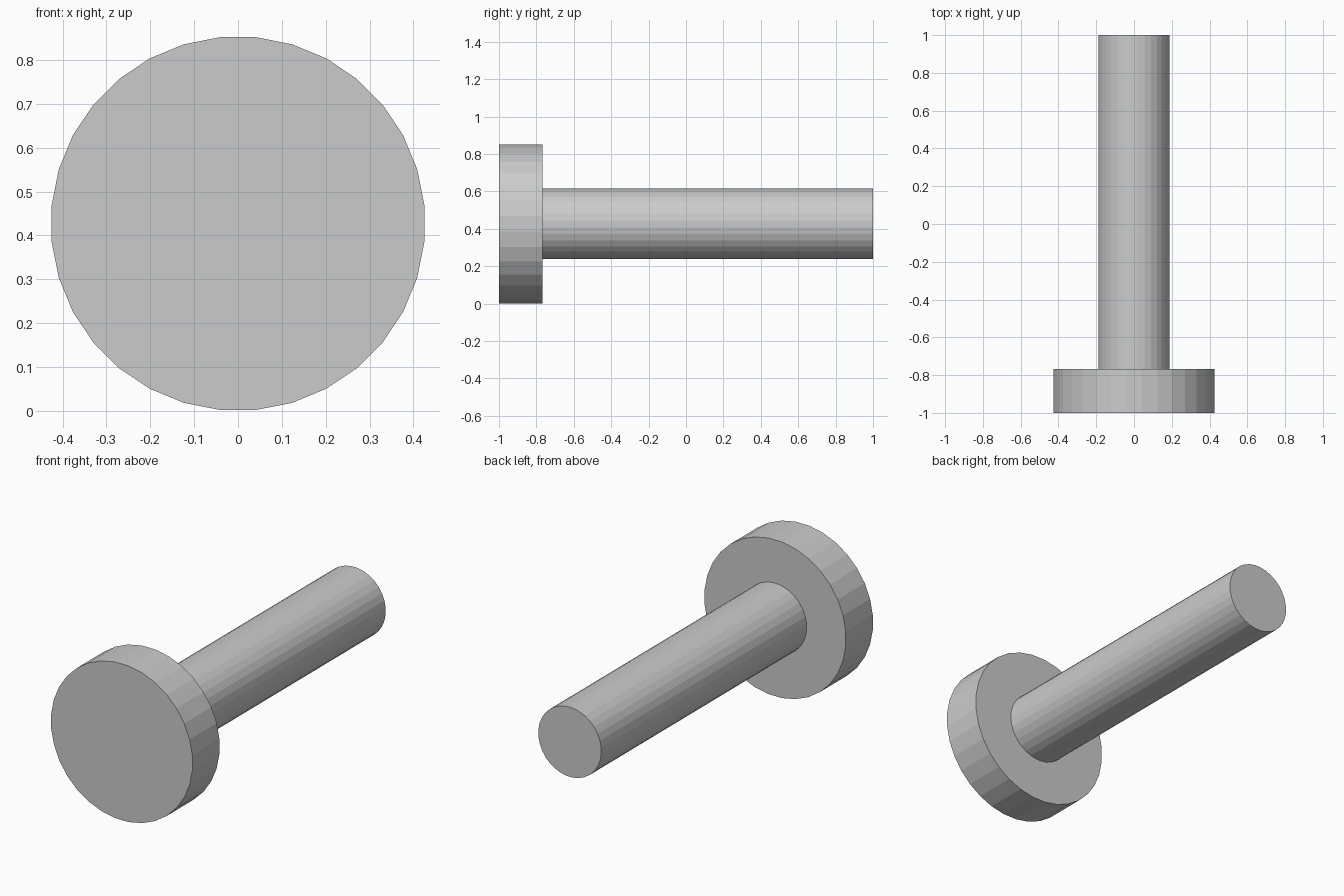
import bpy, bmesh, math

if "Cube" in bpy.data.objects:
    bpy.data.objects.remove(bpy.data.objects["Cube"])

SIDES = 32
HEAD_R, SHANK_R = 0.427, 0.19
# (radius, y) outline of the bolt, front to back
PROFILE = [(HEAD_R, -1.0), (HEAD_R, -0.767), (SHANK_R, -0.767), (SHANK_R, 1.0)]

# One closed body: stacked rings joined by quads, capped at both ends
bm = bmesh.new()
rings = []
for r, y in PROFILE:
    rings.append([bm.verts.new((r * math.cos(a), y, HEAD_R + r * math.sin(a)))
                  for a in (2 * math.pi * (i + 0.5) / SIDES for i in range(SIDES))])
for a, b in zip(rings, rings[1:]):
    for i in range(SIDES):
        j = (i + 1) % SIDES
        bm.faces.new((a[i], a[j], b[j], b[i]))
bm.faces.new(rings[0])
bm.faces.new(rings[-1])
bmesh.ops.recalc_face_normals(bm, faces=bm.faces)

mesh = bpy.data.meshes.new("headed_pin")
bm.to_mesh(mesh)
bm.free()
bpy.context.collection.objects.link(bpy.data.objects.new("headed_pin", mesh))
